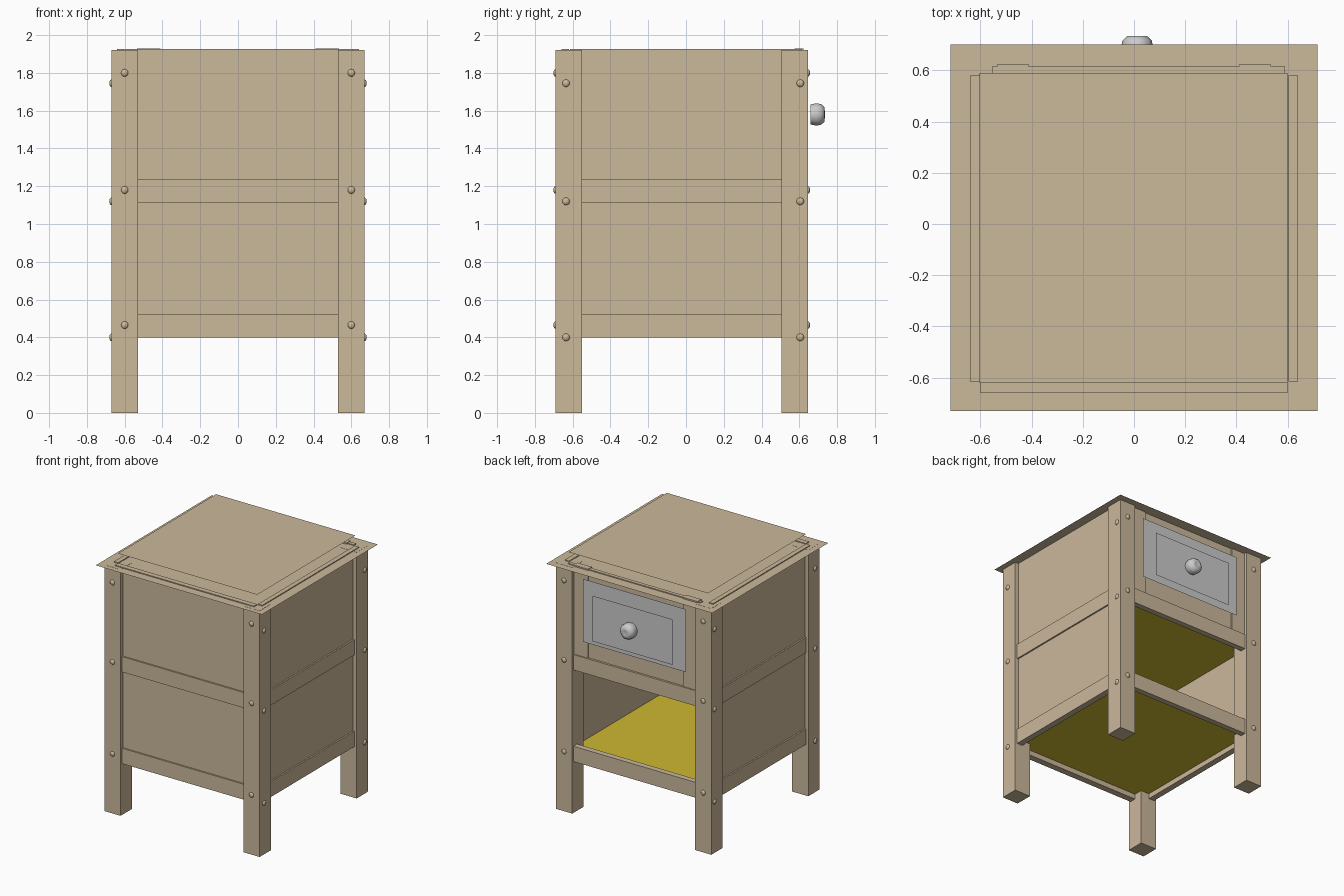
import bpy, bmesh, math
from mathutils import Matrix, Vector

if "Cube" in bpy.data.objects:
    bpy.data.objects.remove(bpy.data.objects["Cube"])


def material(name, rgb):
    m = bpy.data.materials.new(name)
    m.diffuse_color = (*rgb, 1)
    m.use_nodes = True
    m.node_tree.nodes["Principled BSDF"].inputs["Base Color"].default_value = m.diffuse_color
    return m


WOOD = material("pale_wood", (0.60, 0.48, 0.33))
YELLOW = material("yellow_board", (0.62, 0.48, 0.03))


def finish(name, bm, mat):
    me = bpy.data.meshes.new(name)
    bm.to_mesh(me)
    bm.free()
    ob = bpy.data.objects.new(name, me)
    bpy.context.collection.objects.link(ob)
    if mat:
        me.materials.append(mat)
    return ob


def box(name, x, y, z, mat=WOOD):
    """Box spanning the given (min, max) ranges."""
    bm = bmesh.new()
    bmesh.ops.create_cube(bm, size=1)
    for v in bm.verts:
        v.co = Vector([r[0] if c < 0 else r[1] for r, c in zip((x, y, z), v.co)])
    return finish(name, bm, mat)


def sheet(name, x, y, z, mat=WOOD):
    """Flat face; the axis given as one number is the constant one."""
    bm = bmesh.new()
    if isinstance(z, tuple):
        pts = [(x[1], y, z[0]), (x[0], y, z[0]), (x[0], y, z[1]), (x[1], y, z[1])]
    else:
        pts = [(x[0], y[0], z), (x[1], y[0], z), (x[1], y[1], z), (x[0], y[1], z)]
    bm.faces.new([bm.verts.new(p) for p in pts])
    return finish(name, bm, mat)


def bolt(name, loc, axis):
    """Flattened dome whose flat axis is 0 (x) or 1 (y)."""
    bm = bmesh.new()
    bmesh.ops.create_uvsphere(bm, u_segments=10, v_segments=6, radius=0.02)
    s = [1, 1, 1]
    s[axis] = 0.6
    bmesh.ops.scale(bm, vec=s, verts=bm.verts)
    bmesh.ops.translate(bm, vec=loc, verts=bm.verts)
    for f in bm.faces:
        f.smooth = True
    return finish(name, bm, WOOD)


RAILS = {"bottom": (0.40, 0.52), "middle": (1.115, 1.235)}

# Legs and their bolts
for side, s in (("left", -1), ("right", 1)):
    xr = tuple(sorted((s * 0.53, s * 0.67)))
    for end, yr, yface in (("front", (-0.69, -0.55), -0.69), ("back", (0.505, 0.645), 0.645)):
        box(f"{end}_{side}_leg", xr, yr, (0, 1.92))
        for z in (1.80, 1.18, 0.465):
            bolt(f"{end}_{side}_bolt", (s * 0.60, yface, z), 1)
        for z in (1.745, 1.12, 0.40):
            bolt(f"{side}_side_{end}_bolt", (s * 0.67, sum(yr) / 2 + 0.015 * (yface < 0) * -1 + 0.03 * (yface > 0), z), 0)

    # Side panels and rails
    box(f"{side}_panel", tuple(sorted((s * 0.603, s * 0.64))), (-0.615, 0.58), (0.42, 1.926))
    for n, zr in RAILS.items():
        box(f"{side}_{n}_rail", tuple(sorted((s * 0.603, s * 0.652))), (-0.56, 0.51), zr)

    # Stiles beside the drawer
    box(f"{side}_drawer_stile", tuple(sorted((s * 0.41, s * 0.535))), (0.575, 0.622), (1.235, 1.93))

# Closed face on the -y side
box("rear_panel", (-0.60, 0.60), (-0.66, -0.62), (0.42, 1.926))
for n, zr in RAILS.items():
    box(f"rear_{n}_rail", (-0.535, 0.535), (-0.672, -0.62), zr)
    box(f"drawer_side_{n}_rail", (-0.535, 0.535), (0.585, 0.63), zr)

# Backing behind the drawer
box("drawer_backing", (-0.555, 0.59), (0.585, 0.614), (1.2, 1.926))

# Floor and shelf boards
box("floor_board", (-0.605, 0.605), (-0.625, 0.59), (0.44, 0.455), YELLOW)
box("shelf_board", (-0.605, 0.605), (-0.625, 0.59), (1.17, 1.185), YELLOW)

# Table top: wide rim sheet and raised inner sheet
sheet("top_rim", (-0.717, 0.717), (-0.73, 0.70), 1.919)
sheet("top_surface", (-0.603, 0.60), (-0.62, 0.59), 2.0)

# Drawer front: base plate and raised panel
sheet("drawer_front", (-0.445, 0.445), 0.635, (1.36, 1.85), None)
sheet("drawer_raised_panel", (-0.345, 0.345), 0.66, (1.40, 1.755), None)

# Turned knob
bm = bmesh.new()
profile = [(0.056, 0.66), (0.062, 0.69), (0.058, 0.715), (0.04, 0.733), (0.018, 0.735), (0.0, 0.725)]
N = 10
rings = []
for r, y in profile[:-1]:
    rings.append([bm.verts.new((0.012 + r * math.cos(a), y, 1.58 + r * math.sin(a)))
                  for a in (2 * math.pi * i / N for i in range(N))])
for a, b in zip(rings, rings[1:]):
    for i in range(N):
        bm.faces.new((a[i], a[(i + 1) % N], b[(i + 1) % N], b[i]))
tip = bm.verts.new((0.012, profile[-1][1], 1.58))
for i in range(N):
    bm.faces.new((rings[-1][i], rings[-1][(i + 1) % N], tip))
bm.faces.new(rings[0])
bmesh.ops.recalc_face_normals(bm, faces=bm.faces)
for f in bm.faces:
    f.smooth = len(f.verts) < 5
finish("drawer_knob", bm, None)
